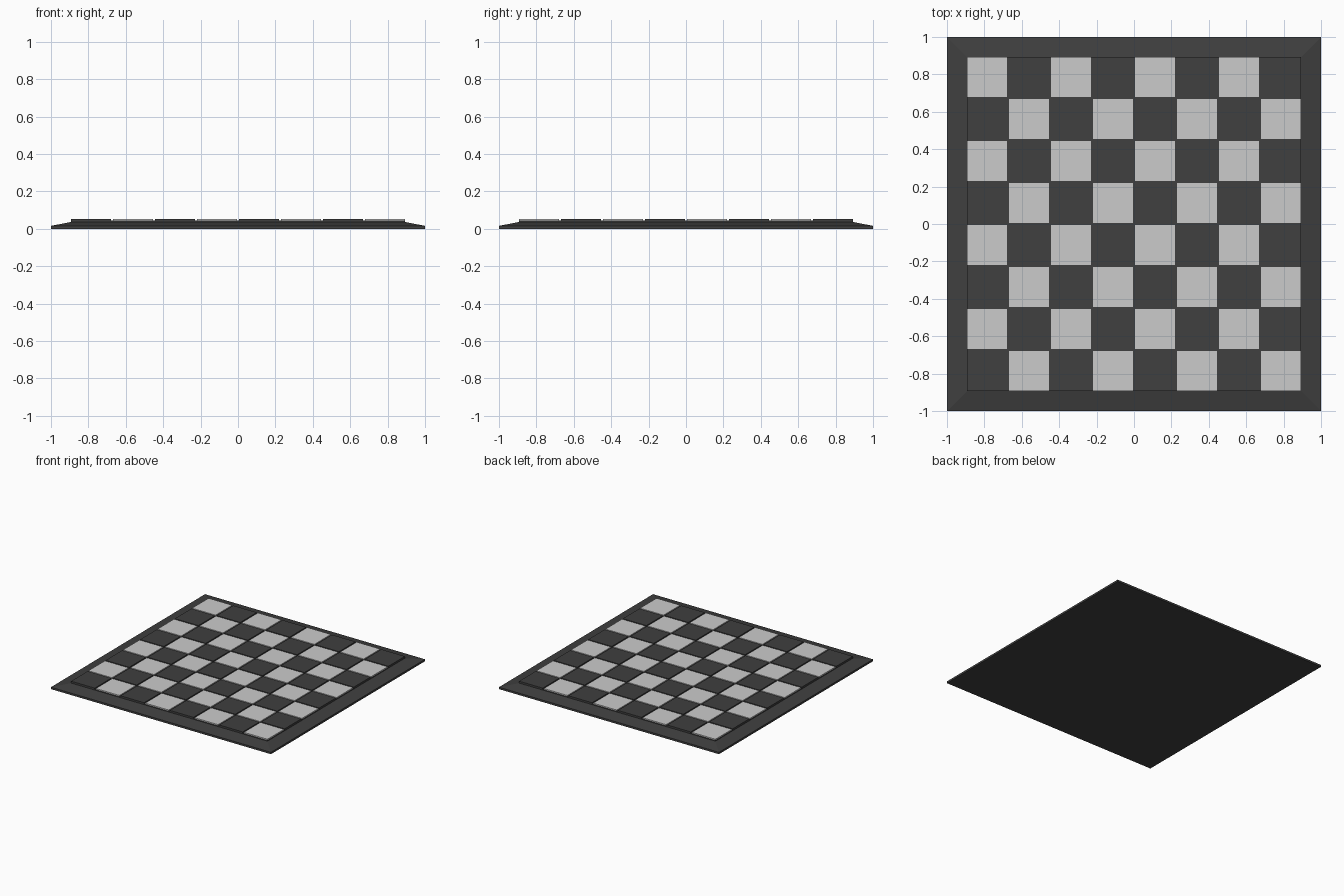
import bpy, bmesh
from mathutils import Matrix

if "Cube" in bpy.data.objects:
    bpy.data.objects.remove(bpy.data.objects["Cube"])

PITCH, TILE = 0.2243, 0.214
HALF = 3.5 * PITCH + TILE / 2      # half width of the playing field
Z_TOP, Z_GROOVE = 0.053, 0.046


def material(name, v):
    m = bpy.data.materials.new(name)
    m.diffuse_color = (v, v, v, 1)
    m.use_nodes = True
    m.node_tree.nodes["Principled BSDF"].inputs["Base Color"].default_value = m.diffuse_color
    return m


def finish(name, bm, mat):
    bmesh.ops.recalc_face_normals(bm, faces=bm.faces)
    me = bpy.data.meshes.new(name)
    bm.to_mesh(me)
    bm.free()
    me.materials.append(mat)
    ob = bpy.data.objects.new(name, me)
    bpy.context.collection.objects.link(ob)
    return ob


black = material("black", 0.05)
white = material("white", 0.7)

# Base: stacked square rings giving the sloped rim and the raised inner slab
bm = bmesh.new()
profile = [(1, 0), (1, 0.016), (HALF, 0.037), (HALF, Z_GROOVE)]
rings = [[bm.verts.new((sx * h, sy * h, z))
          for sx, sy in ((-1, -1), (1, -1), (1, 1), (-1, 1))] for h, z in profile]
for a, b in zip(rings, rings[1:]):
    for i in range(4):
        j = (i + 1) % 4
        bm.faces.new((a[i], a[j], b[j], b[i]))
bm.faces.new(rings[0][::-1])
bm.faces.new(rings[-1])
finish("board_base", bm, black)


# Tiles: alternating squares separated by narrow grooves
def tiles(name, parity, mat):
    bm = bmesh.new()
    h = Z_TOP - Z_GROOVE
    for r in range(8):
        for c in range(8):
            if (r + c) % 2 == parity:
                m = (Matrix.Translation(((c - 3.5) * PITCH, (r - 3.5) * PITCH, Z_GROOVE + h / 2))
                     @ Matrix.Diagonal((TILE, TILE, h, 1)))
                vs = bmesh.ops.create_cube(bm, size=1, matrix=m)["verts"]
                # Undersides rest on the slab, so leave them open
                low = {f for v in vs for f in v.link_faces
                       if all(w.co.z < Z_GROOVE + h / 2 for w in f.verts)}
                bmesh.ops.delete(bm, geom=list(low), context='FACES_ONLY')
    finish(name, bm, mat)


tiles("dark_squares", 0, black)
tiles("light_squares", 1, white)
